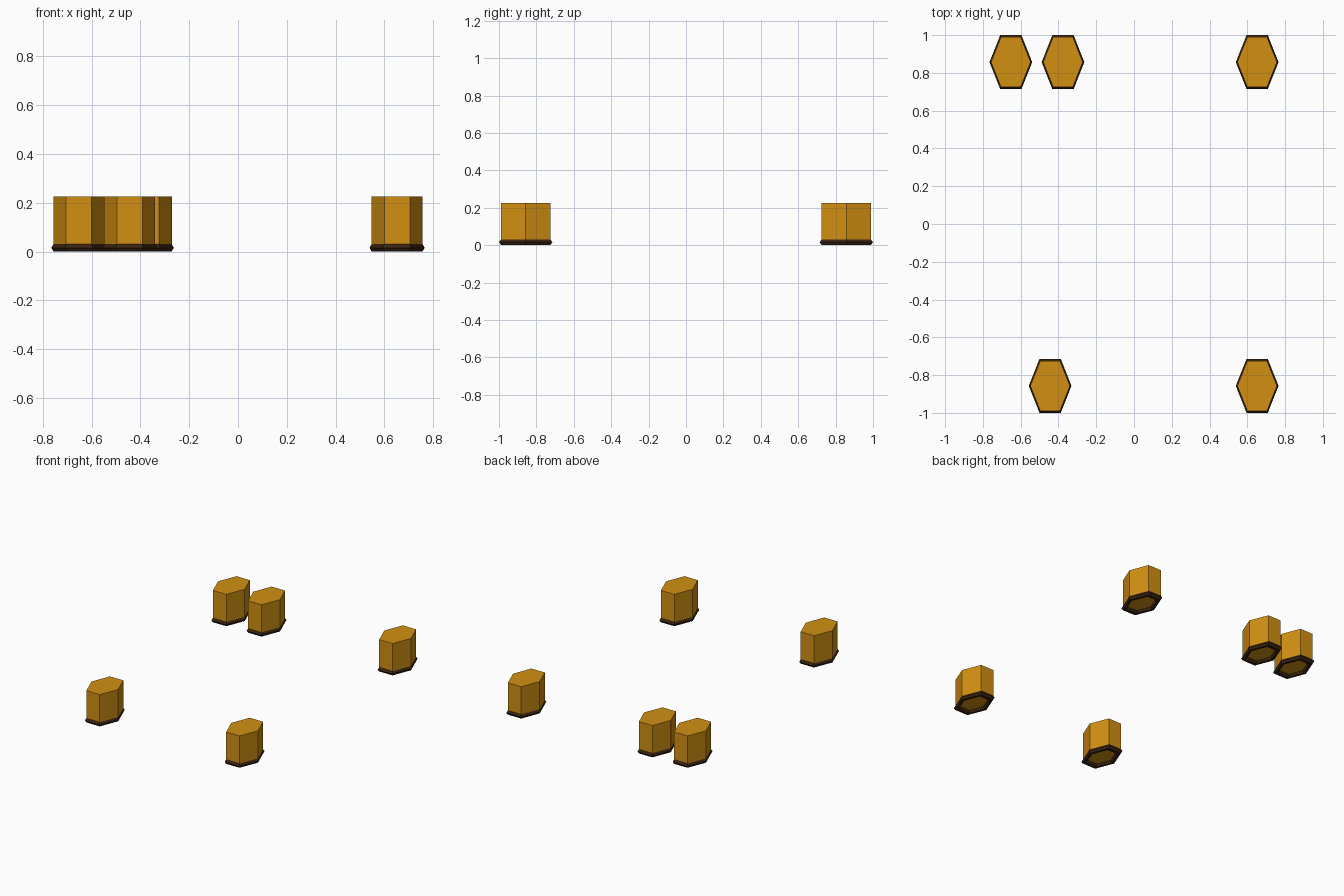
import bpy, math

if "Cube" in bpy.data.objects:
    bpy.data.objects.remove(bpy.data.objects["Cube"])

STRETCH = 1.458          # hexagons are longer front to back
BODY_R, TOP_Z = 0.1046, 0.226
RING_R, RING_MINOR = 0.095, 0.018
RING_Z = RING_MINOR * math.sin(math.radians(60))
POSTS = [(-0.652, 0.857), (-0.376, 0.857), (0.652, 0.857),
         (-0.444, -0.857), (0.652, -0.857)]


def material(name, colour):
    m = bpy.data.materials.new(name)
    m.diffuse_color = (*colour, 1)
    m.use_nodes = True
    m.node_tree.nodes["Principled BSDF"].inputs["Base Color"].default_value = m.diffuse_color
    return m


amber = material("amber", (0.64, 0.28, 0.006))
dark_brown = material("dark_brown", (0.042, 0.017, 0.006))


def finish(name, mat):
    ob = bpy.context.object
    ob.name = name
    ob.data.materials.append(mat)
    bpy.ops.object.transform_apply(location=False, rotation=True, scale=True)


for i, (x, y) in enumerate(POSTS, 1):
    # Hexagonal post, points facing left and right
    bpy.ops.mesh.primitive_cylinder_add(
        vertices=6, radius=BODY_R, depth=TOP_Z - RING_Z,
        location=(x, y, (TOP_Z + RING_Z) / 2), rotation=(0, 0, math.pi / 2))
    bpy.context.object.scale = (STRETCH, 1, 1)
    finish(f"post_{i}", amber)

    # Faceted ring around the foot, open underneath
    bpy.ops.mesh.primitive_torus_add(
        major_segments=6, minor_segments=6, major_radius=RING_R,
        minor_radius=RING_MINOR, location=(x, y, RING_Z))
    bpy.context.object.scale = (1, STRETCH, 1)
    finish(f"foot_ring_{i}", dark_brown)
